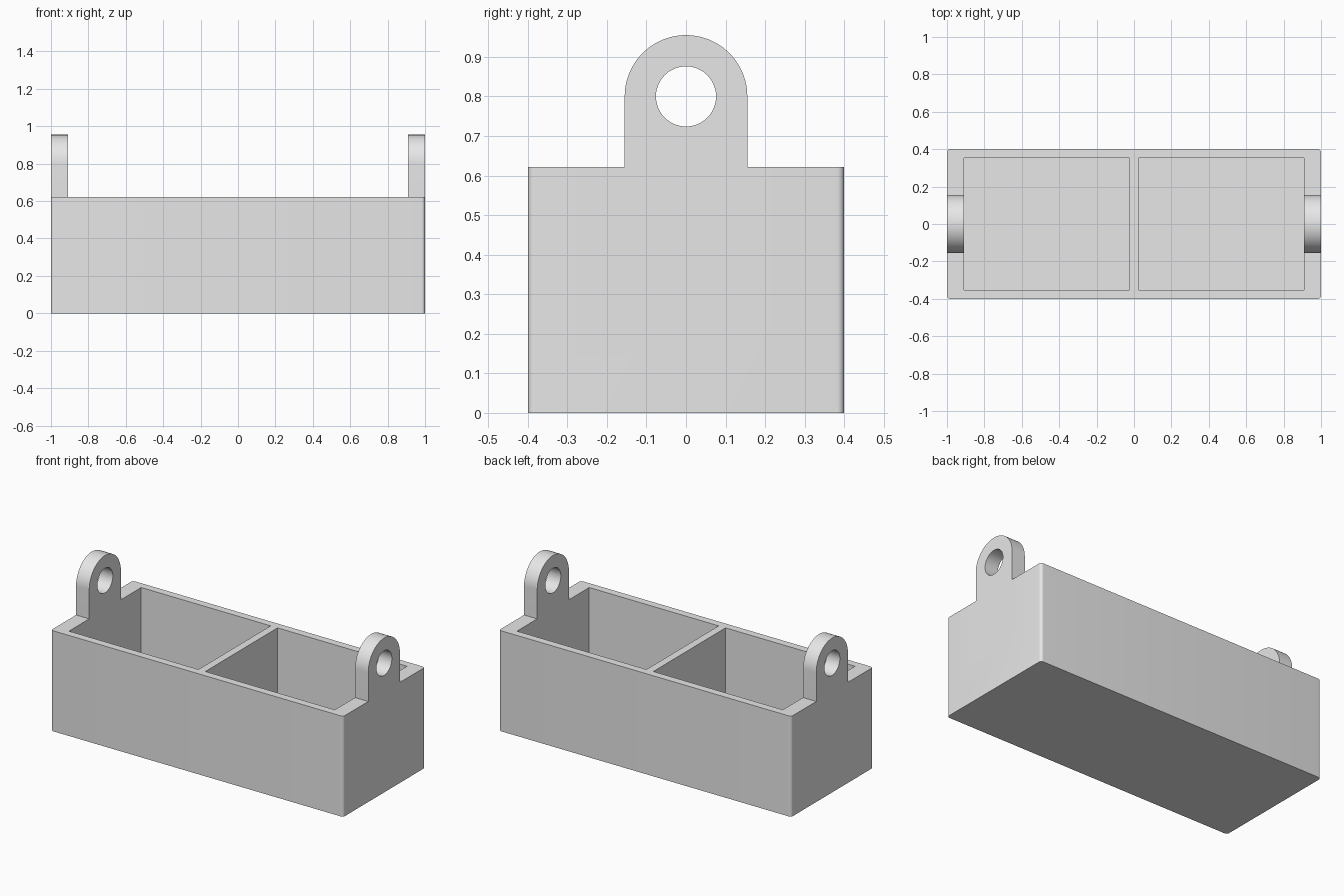
import bpy, bmesh
from math import sin, cos, pi
from mathutils import Vector

cube = bpy.data.objects.get("Cube")
if cube:
    bpy.data.objects.remove(cube, do_unlink=True)

LENGTH, WIDTH, HEIGHT = 2.0, 0.8, 0.622
END_WALL, SIDE_WALL, FLOOR, DIVIDER = 0.09, 0.047, 0.045, 0.047
LUG_R, HOLE_R, LUG_Z = 0.155, 0.076, 0.80
CORNER_R = 0.018

grey = bpy.data.materials.new("plain grey")
grey.use_nodes = True
grey.diffuse_color = (0.8, 0.8, 0.8, 1)
grey.node_tree.nodes["Principled BSDF"].inputs["Base Color"].default_value = (0.8, 0.8, 0.8, 1)


def prism(name, points, offset):
    """Extrude a closed outline along an offset."""
    bm = bmesh.new()
    face = bm.faces.new([bm.verts.new(p) for p in points])
    moved = bmesh.ops.extrude_face_region(bm, geom=[face])["geom"]
    bmesh.ops.translate(bm, vec=Vector(offset),
                        verts=[v for v in moved if isinstance(v, bmesh.types.BMVert)])
    bmesh.ops.recalc_face_normals(bm, faces=bm.faces)
    mesh = bpy.data.meshes.new(name)
    bm.to_mesh(mesh)
    bm.free()
    mesh.materials.append(grey)
    obj = bpy.data.objects.new(name, mesh)
    bpy.context.collection.objects.link(obj)
    return obj


def arc(cx, cy, r, start, end, steps):
    return [(cx + r * cos(start + (end - start) * i / steps),
             cy + r * sin(start + (end - start) * i / steps)) for i in range(steps + 1)]


def combine(target, tool, operation):
    mod = target.modifiers.new(tool.name, "BOOLEAN")
    mod.operation, mod.solver, mod.object = operation, "EXACT", tool
    bpy.context.view_layer.objects.active = target
    bpy.ops.object.modifier_apply(modifier=mod.name)
    bpy.data.objects.remove(tool, do_unlink=True)


# Box with rounded upright corners
outline = []
for k, (sx, sy) in enumerate([(1, 1), (-1, 1), (-1, -1), (1, -1)]):
    outline += arc(sx * (LENGTH / 2 - CORNER_R), sy * (WIDTH / 2 - CORNER_R),
                   CORNER_R, k * pi / 2, (k + 1) * pi / 2, 8)
box = prism("divided_box", [(x, y, 0) for x, y in outline], (0, 0, HEIGHT))

# Round-topped end lugs, rooted in the end walls
lug = arc(0, LUG_Z, LUG_R, 0, pi, 48) + [(-LUG_R, HEIGHT / 2), (LUG_R, HEIGHT / 2)]
for side in (-1, 1):
    combine(box, prism("end_lug", [(side * LENGTH / 2, y, z) for y, z in lug],
                       (-side * (END_WALL + 0.03), 0, 0)), "UNION")

# Two compartments; the cutters also trim the lugs flush with the end walls
inner_y = WIDTH / 2 - SIDE_WALL
for side in (-1, 1):
    near, far = side * DIVIDER / 2, side * (LENGTH / 2 - END_WALL)
    rect = [(near, -inner_y), (far, -inner_y), (far, inner_y), (near, inner_y)]
    combine(box, prism("compartment", [(x, y, FLOOR) for x, y in rect], (0, 0, 1.2)),
            "DIFFERENCE")

# Round hole through both lugs
hole = arc(0, LUG_Z, HOLE_R, 0, 2 * pi, 48)[:-1]
combine(box, prism("lug_hole", [(-1.2, y, z) for y, z in hole], (2.4, 0, 0)), "DIFFERENCE")

bpy.ops.object.select_all(action="DESELECT")
box.select_set(True)
bpy.context.view_layer.objects.active = box
bpy.ops.object.shade_smooth_by_angle(angle=pi / 6)
